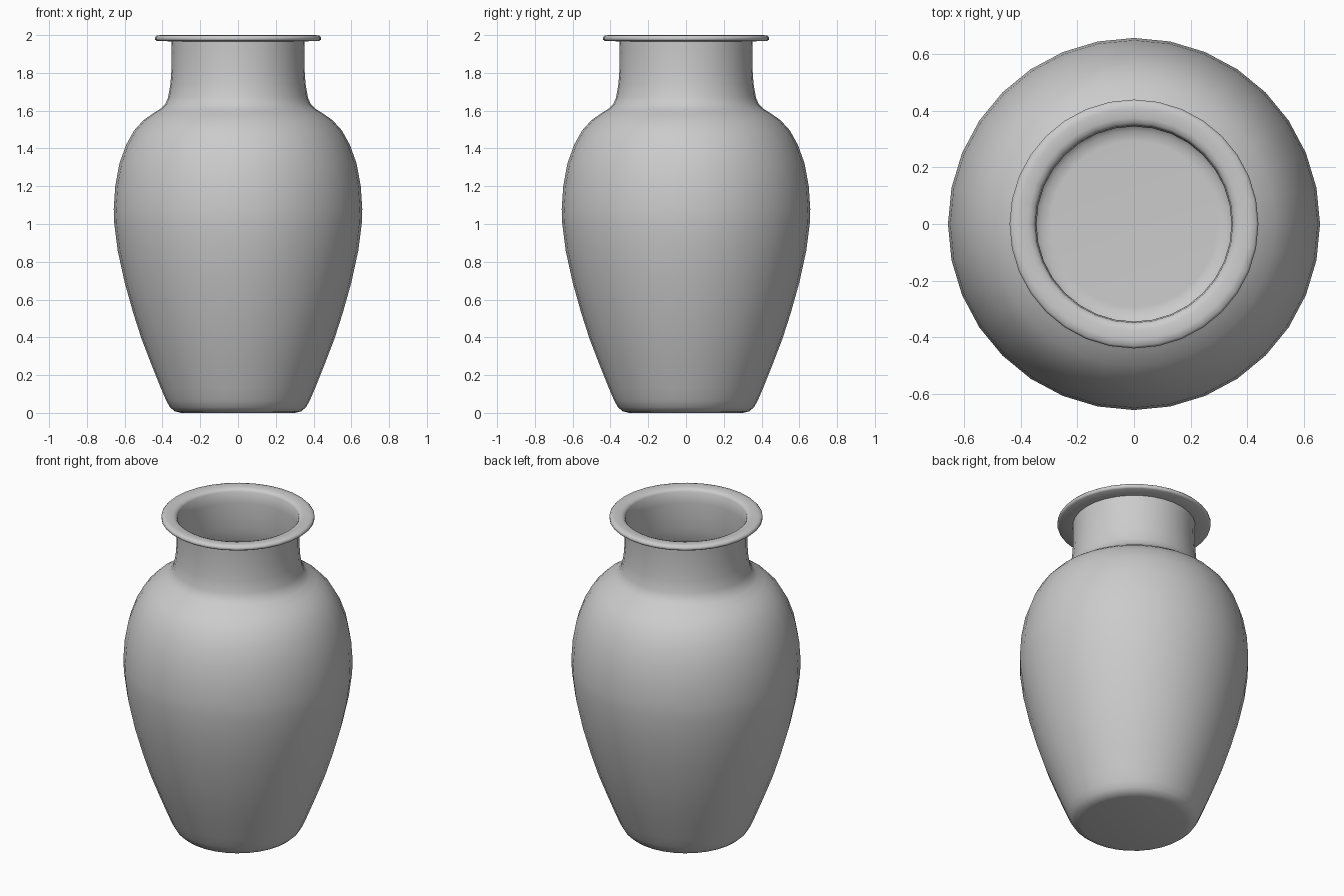
import bpy, bmesh, math

if "Cube" in bpy.data.objects:
    bpy.data.objects.remove(bpy.data.objects["Cube"])

SIDES = 32
WALL = 0.006

# outer silhouette (radius, height), foot to top of neck
body = [(0.30, 0.0), (0.335, 0.008), (0.36, 0.03), (0.38, 0.065), (0.408, 0.13),
        (0.46, 0.26), (0.51, 0.39), (0.555, 0.53), (0.60, 0.69), (0.637, 0.86),
        (0.655, 1.0), (0.658, 1.08), (0.65, 1.2), (0.628, 1.32), (0.592, 1.42),
        (0.55, 1.495), (0.50, 1.55), (0.45, 1.585), (0.41, 1.61), (0.385, 1.635),
        (0.37, 1.67), (0.358, 1.74), (0.352, 1.82), (0.351, 1.91), (0.353, 1.967)]
# flat-bottomed flaring lip
lip = [(0.43, 1.969), (0.44, 1.976), (0.44, 1.988), (0.432, 1.997),
       (0.41, 2.0), (0.375, 1.998), (0.358, 1.992), (0.349, 1.98)]
# thin inside wall follows the outside
inner = [(r - WALL, max(z, WALL)) for r, z in reversed(body[:-1])]
profile = body + lip + inner

bm = bmesh.new()
rings = []
for r, z in profile:
    rings.append([bm.verts.new((r * math.cos(2 * math.pi * i / SIDES),
                                r * math.sin(2 * math.pi * i / SIDES), z))
                  for i in range(SIDES)])
for a, b in zip(rings, rings[1:]):
    for i in range(SIDES):
        j = (i + 1) % SIDES
        bm.faces.new((a[i], a[j], b[j], b[i]))
# underside and inside floor
bm.faces.new(rings[0][::-1])
bm.faces.new(rings[-1])
bmesh.ops.recalc_face_normals(bm, faces=bm.faces)

mesh = bpy.data.meshes.new("vase")
bm.to_mesh(mesh)
bm.free()
vase = bpy.data.objects.new("vase", mesh)
bpy.context.collection.objects.link(vase)
bpy.context.view_layer.objects.active = vase
vase.select_set(True)
bpy.ops.object.shade_smooth_by_angle(angle=math.radians(60))
